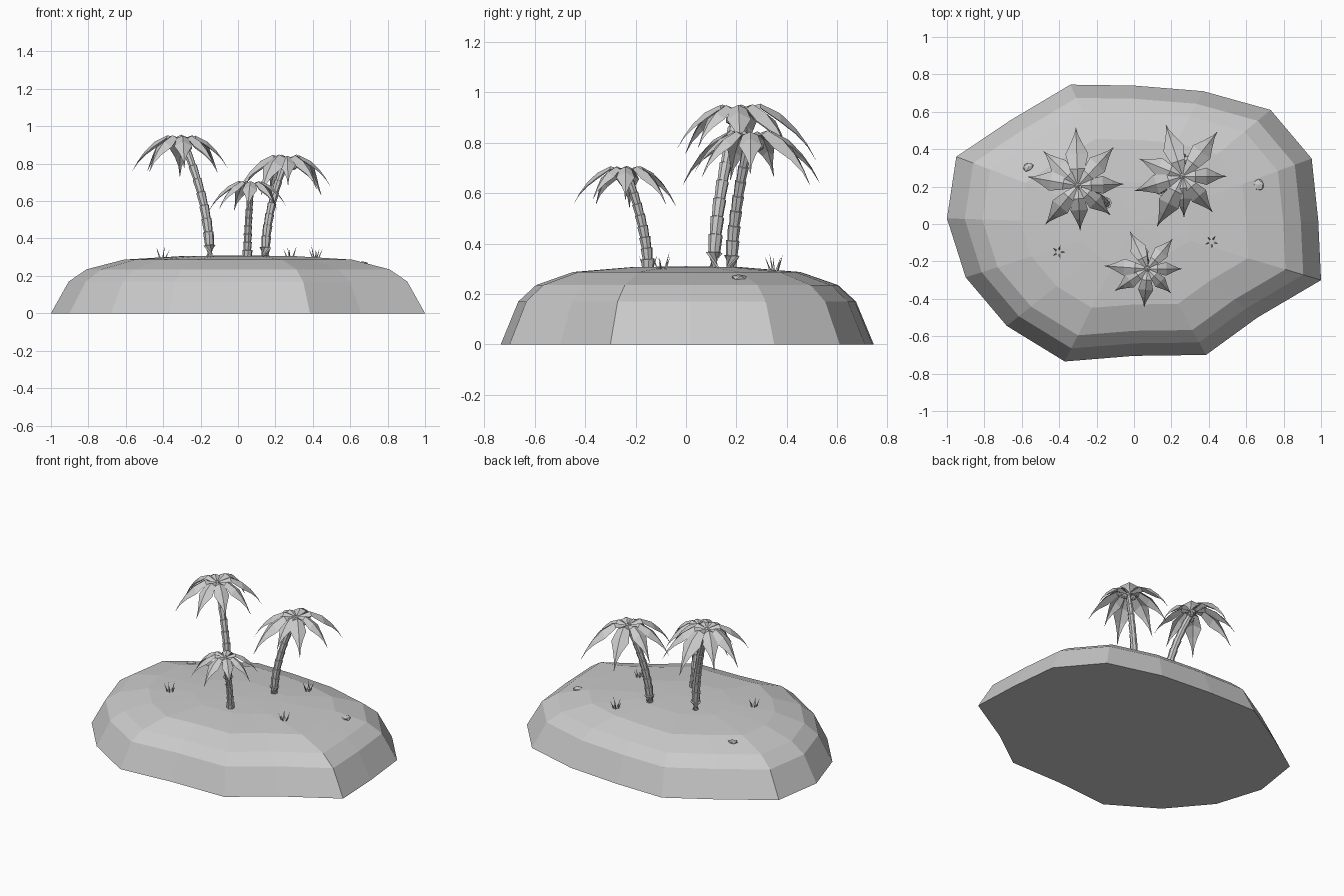
import bpy, bmesh, math, random
from mathutils import Vector, Matrix

if "Cube" in bpy.data.objects:
    bpy.data.objects.remove(bpy.data.objects["Cube"])

random.seed(4)


def finish(name, bm):
    bmesh.ops.recalc_face_normals(bm, faces=bm.faces)
    me = bpy.data.meshes.new(name)
    bm.to_mesh(me)
    bm.free()
    ob = bpy.data.objects.new(name, me)
    bpy.context.collection.objects.link(ob)
    return ob


def loft(bm, rings, cap_start=True, cap_end=True):
    """Bridge successive closed rings of points."""
    vs = [[bm.verts.new(p) for p in r] for r in rings]
    n = len(vs[0])
    for a, b in zip(vs, vs[1:]):
        for i in range(n):
            j = (i + 1) % n
            bm.faces.new((a[i], a[j], b[j], b[i]))
    if cap_start:
        bm.faces.new(vs[0][::-1])
    if cap_end:
        bm.faces.new(vs[-1])
    return vs


# Island: irregular shoreline scaled inward up to a gently domed top
SHORE = [(.985, .02), (.95, .35), (.73, .61), (.37, .71), (0, .74), (-.34, .745),
         (-.66, .555), (-.95, .36), (-1, .03), (-.90, -.285), (-.68, -.545),
         (-.37, -.735), (0, -.705), (.385, -.70), (.66, -.50), (1, -.30)]
LEVELS = [(1, 0), (.905, .17), (.81, .235), (.61, .287), (.3, .306)]
bm = bmesh.new()
rings = loft(bm, [[(x * s, y * s, z) for x, y in SHORE] for s, z in LEVELS], cap_end=False)
peak = bm.verts.new((0, 0, .31))
for i in range(16):
    bm.faces.new((rings[-1][i], rings[-1][(i + 1) % 16], peak))
finish("island", bm)


# Curved palm trunk made of stepped, flared segments
def trunk(name, base, top, radius, segments=9, sides=8):
    base, top = Vector(base), Vector(top)

    def at(t):
        p = base.lerp(top, t)
        p.x = base.x + (top.x - base.x) * t ** 1.9
        p.y = base.y + (top.y - base.y) * t ** 1.7
        return p

    pts = []
    for k in range(segments):
        for t, f in ((k / segments, .86), ((k + .97) / segments, 1.06)):
            c = at(t)
            q = (at(t + .01) - at(t - .01 if t > .01 else 0)).to_track_quat('Z', 'Y')
            r = radius * f * (1 - .3 * t) * (1.12 if k == 0 else 1)
            pts.append([c + q @ Vector((r * math.cos(a), r * math.sin(a), 0))
                        for a in (2 * math.pi * i / sides for i in range(sides))])
    bm = bmesh.new()
    loft(bm, pts)
    finish(name, bm)


# Frond: folded leaf with a drooping midrib (reach, rise, half width, edge drop)
FROND = [(0, 0, .008, .004), (.08, .022, .036, .016), (.15, -.012, .054, .03),
         (.205, -.065, .026, .02), (.245, -.12, .008, .008), (.275, -.175, .001, .001)]


def crown(name, centre, leaves):
    bm = bmesh.new()
    for angle, length in leaves:
        s = length / .275
        m = Matrix.Translation(centre) @ Matrix.Rotation(math.radians(angle), 4, 'Z')
        rows = [[bm.verts.new(m @ Vector((r * s, w * side * s, (z - (d if side else 0)) * s)))
                 for side in (-1, 0, 1)] for r, z, w, d in FROND]
        for a, b in zip(rows, rows[1:]):
            for i in (0, 1):
                bm.faces.new((a[i], a[i + 1], b[i + 1], b[i]))
    # small bud where the fronds meet
    bmesh.ops.create_icosphere(bm, subdivisions=1, radius=.02,
                               matrix=Matrix.Translation(Vector(centre) - Vector((0, 0, .008))))
    finish(name, bm)


def blob(name, centre, radius, scale=(1, 1, 1), turn=0, rough=0):
    bm = bmesh.new()
    bmesh.ops.create_icosphere(bm, subdivisions=1, radius=radius)
    for v in bm.verts:
        v.co *= 1 + random.uniform(-rough, rough)
    bm.transform(Matrix.Translation(centre) @ Matrix.Rotation(turn, 4, 'Z')
                 @ Matrix.Diagonal((*scale, 1)))
    finish(name, bm)


PALMS = {
    "left": ((-.15, .11, .295), (-.30, .205, .93), .029,
             [(92, .31), (47, .28), (2, .245), (-42, .235), (-87, .24), (-130, .27),
              (170, .27), (135, .26)]),
    "right": ((.145, .18, .295), (.26, .255, .825), .027,
              [(108, .29), (52, .30), (0, .235), (-50, .25), (-88, .22), (-117, .30),
               (-163, .27), (158, .25)]),
    "front": ((.05, -.15, .295), (.072, -.24, .69), .024,
              [(115, .22), (50, .21), (0, .185), (-46, .18), (-95, .205), (-146, .21),
               (176, .23)]),
}
for key, (base, top, radius, leaves) in PALMS.items():
    trunk(key + "_palm_trunk", base, top, radius)
    crown(key + "_palm_fronds", top, leaves)

# Coconuts hanging under the two tall crowns
for key, offsets in (("left", ((-.015, -.03), (.03, .02))), ("right", ((.04, .015), (-.01, .035)))):
    x, y, z = PALMS[key][1]
    for i, (dx, dy) in enumerate(offsets):
        blob(f"{key}_coconut_{i + 1}", (x + dx, y + dy, z - .04), .02)

# Grass tufts: thin three-sided blades leaning outwards
for n, (x, y) in enumerate(((-.405, -.15), (.415, -.095), (.28, .35))):
    bm = bmesh.new()
    for i in range(5):
        a = 2 * math.pi * i / 5 + n
        out = Vector((math.cos(a), math.sin(a), 0))
        root = Vector((x, y, .287)) + out * .012
        tip = root + out * .026 + Vector((0, 0, random.uniform(.05, .08)))
        ring = [root + .006 * Vector((math.cos(a + k * 2.094), math.sin(a + k * 2.094), 0))
                for k in range(3)]
        vs = [bm.verts.new(p) for p in ring + [tip]]
        for f in ((0, 1, 3), (1, 2, 3), (2, 0, 3), (2, 1, 0)):
            bm.faces.new([vs[k] for k in f])
    finish(f"grass_tuft_{n + 1}", bm)

# Flat beach stones
blob("right_stone", (.665, .21, .265), .036, (.85, 1, .4), .3, .12)
blob("left_stone", (-.565, .305, .272), .03, (1, .75, .4), .5, .12)
